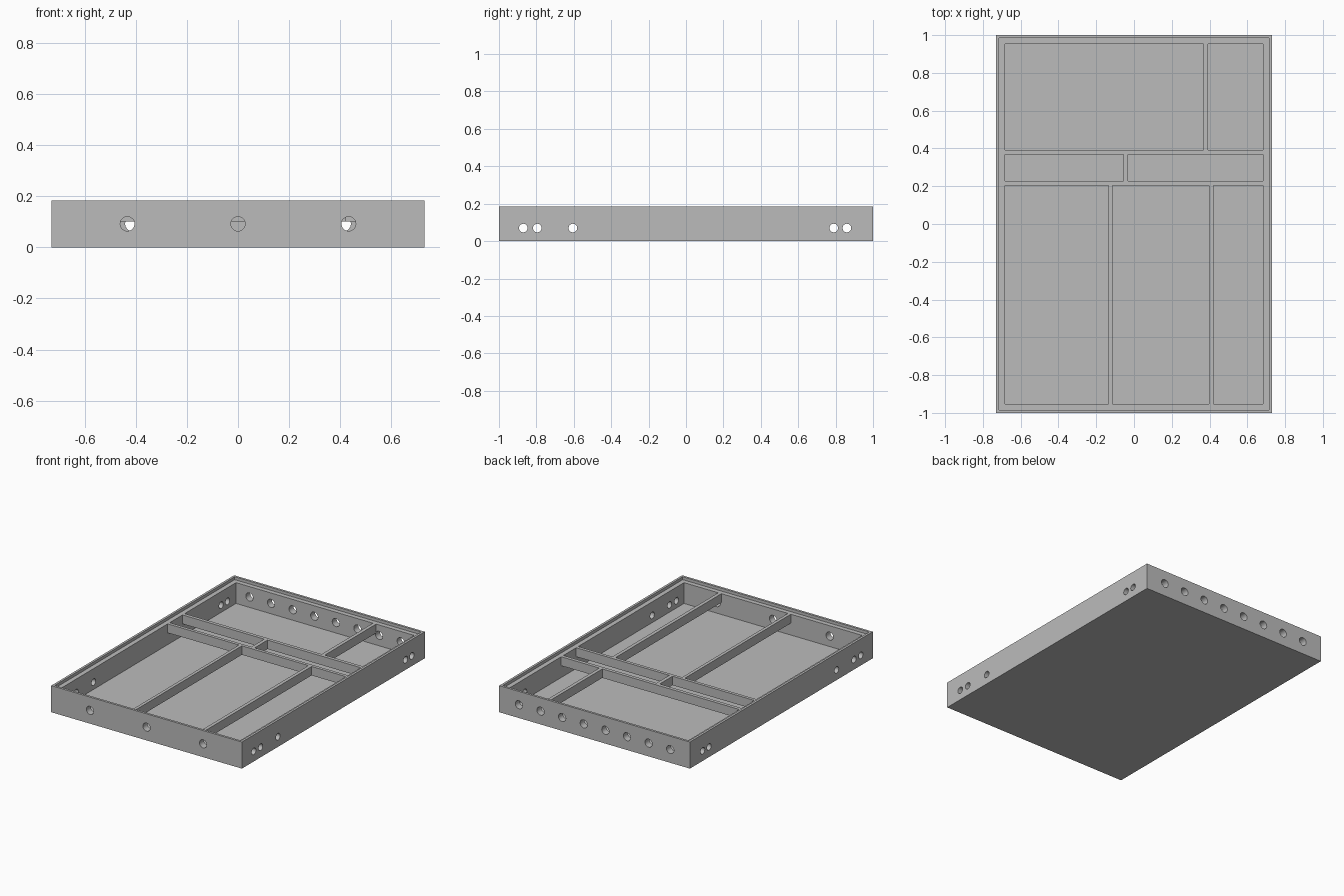
import bpy, bmesh, math
from mathutils import Matrix, Vector

cube = bpy.data.objects.get("Cube")
if cube:
    bpy.data.objects.remove(cube, do_unlink=True)

grey = bpy.data.materials.new("plain grey")
grey.use_nodes = True
grey.diffuse_color = (0.5, 0.5, 0.5, 1)
grey.node_tree.nodes["Principled BSDF"].inputs["Base Color"].default_value = (0.5, 0.5, 0.5, 1)

# Main sizes
HALF_X, HALF_Y, HEIGHT = 0.73, 1.0, 0.184
RIM, WALL = 0.016, 0.048
LEDGE_Z, FLOOR_Z, RIB_Z = 0.164, 0.02, 0.102
IN_X, IN_Y = HALF_X - WALL, HALF_Y - WALL


def make_object(name, bm):
    mesh = bpy.data.meshes.new(name)
    bm.to_mesh(mesh)
    bm.free()
    mesh.materials.append(grey)
    obj = bpy.data.objects.new(name, mesh)
    bpy.context.collection.objects.link(obj)
    return obj


def box(name, low, high):
    low, high = Vector(low), Vector(high)
    bm = bmesh.new()
    size = Matrix.Diagonal((*(high - low), 1))
    bmesh.ops.create_cube(bm, size=1, matrix=Matrix.Translation((low + high) / 2) @ size)
    return make_object(name, bm)


def add_drill(bm, centre, axis, radius, length):
    turn = Matrix.Rotation(math.pi / 2, 4, "Y" if axis == "X" else "X")
    bmesh.ops.create_cone(bm, cap_ends=True, segments=32, radius1=radius, radius2=radius,
                          depth=length, matrix=Matrix.Translation(centre) @ turn)


def cut(target, cutter):
    cutter.hide_render = True
    mod = target.modifiers.new("cut", "BOOLEAN")
    mod.operation, mod.solver, mod.object = "DIFFERENCE", "EXACT", cutter
    bpy.context.view_layer.objects.active = target
    bpy.ops.object.modifier_apply(modifier=mod.name)
    bpy.data.objects.remove(cutter, do_unlink=True)


# Tray body with a stepped rim and an open inside
tray = box("tray_body", (-HALF_X, -HALF_Y, 0), (HALF_X, HALF_Y, HEIGHT))
cut(tray, box("lip_cutter", (RIM - HALF_X, RIM - HALF_Y, LEDGE_Z), (HALF_X - RIM, HALF_Y - RIM, 0.3)))
cut(tray, box("inside_cutter", (-IN_X, -IN_Y, FLOOR_Z), (IN_X, IN_Y, 0.3)))

# Round holes: pairs through both sides, three in front, eight behind
drills = bmesh.new()
for y in (-0.87, -0.795, -0.605, 0.79, 0.86):
    add_drill(drills, (0, y, 0.07), "X", 0.023, 2)
for x in (-0.433, 0, 0.433):
    add_drill(drills, (x, -HALF_Y, 0.092), "Y", 0.028, 0.15)
for i in range(8):
    add_drill(drills, ((i - 3.5) * 0.1655, HALF_Y, 0.092), "Y", 0.028, 0.15)
cut(tray, make_object("hole_cutter", drills))

# Raised ribs that divide the tray, flush with the ledge and clear of the floor
cross_ribs = {"rear_cross_rib": (0.367, 0.391), "front_cross_rib": (0.205, 0.227)}
for name, (y0, y1) in cross_ribs.items():
    box(name, (-IN_X, y0, RIB_Z), (IN_X, y1, LEDGE_Z))

long_ribs = {
    "rear_long_rib": (0.367, 0.391, 0.391, IN_Y),
    "middle_long_rib": (-0.056, -0.031, 0.227, 0.367),
    "front_right_long_rib": (-0.136, -0.114, -IN_Y, 0.205),
    "front_left_long_rib": (0.396, 0.42, -IN_Y, 0.205),
}
for name, (x0, x1, y0, y1) in long_ribs.items():
    box(name, (x0, y0, RIB_Z), (x1, y1, LEDGE_Z))

# Smooth hole walls, sharp edges elsewhere
bpy.ops.object.select_all(action="DESELECT")
tray.select_set(True)
bpy.context.view_layer.objects.active = tray
bpy.ops.object.shade_smooth_by_angle(angle=math.radians(30))
